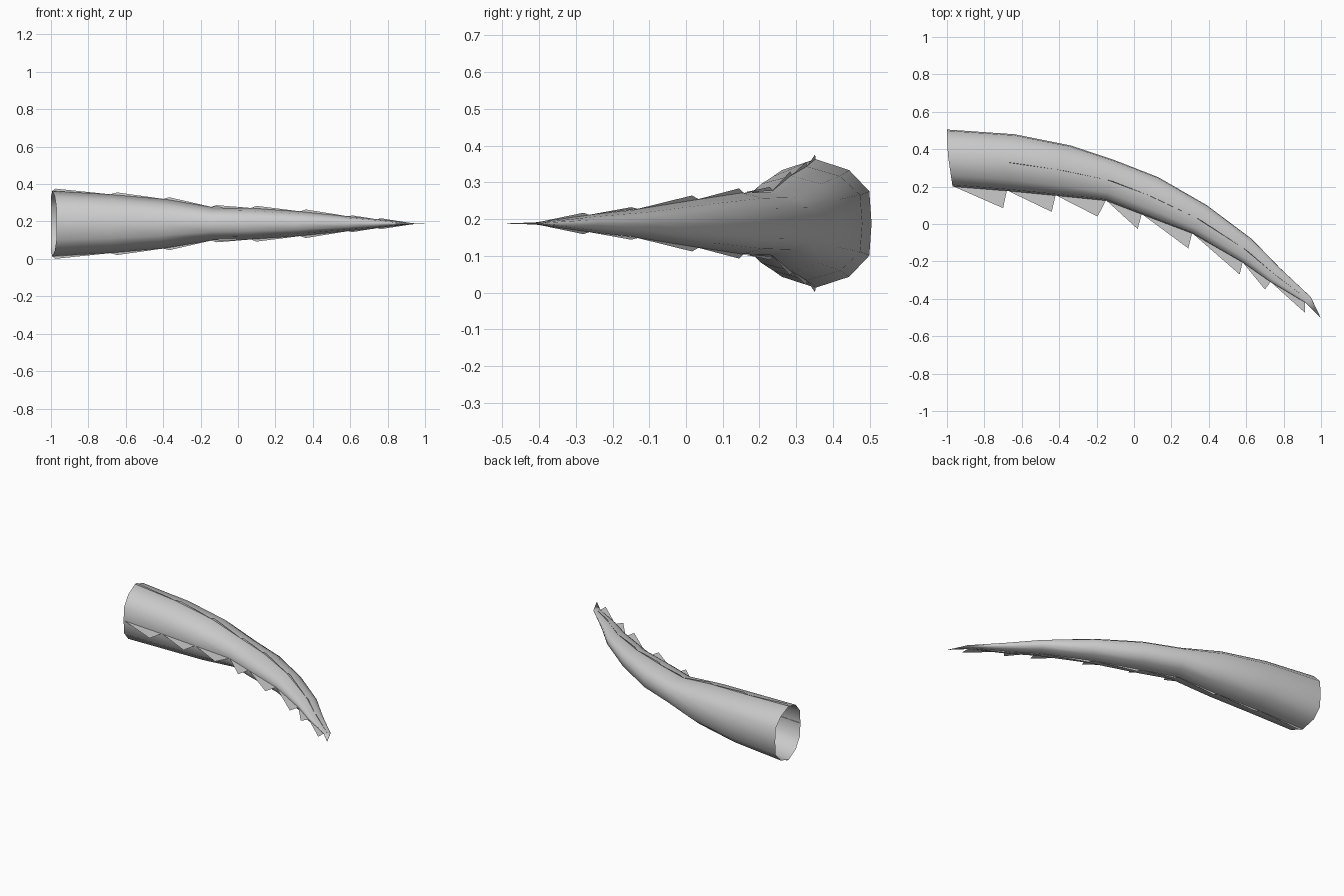
import bpy, bmesh
from mathutils import Vector

if "Cube" in bpy.data.objects:
    bpy.data.objects.remove(bpy.data.objects["Cube"])

ZC = 0.188
# stations along the horn: outer edge (x, y), inner edge (x, y), half height
STATIONS = [
    ((-1.0, .505), (-.97, .20), .175),
    ((-.64, .48), (-.68, .177), .155),
    ((-.34, .42), (-.42, .152), .130),
    ((-.10, .34), (-.15, .125), .086),
    ((.13, .25), (.04, .052), .083),
    ((.39, .10), (.31, -.05), .064),
    ((.63, -.08), (.58, -.205), .037),
    ((.78, -.235), (.73, -.31), .022),
    ((.945, -.39), (.915, -.42), .003),
]
TIP = Vector((1.0, -.505, ZC))
# half of the rounded section: (across, up), mirrored below
HALF = [(1, 0), (.96, .5), (.6, .83), (0, 1), (-.6, .83), (-.94, .5), (-1, 0)]
SECTION = HALF + [(a, -b) for a, b in HALF[-2:0:-1]]


def section_point(i, a, b):
    o, n, h = STATIONS[i]
    o, n = Vector((*o, ZC)), Vector((*n, ZC))
    p = (o + n) / 2 + (o - n) / 2 * a + Vector((0, 0, h * b))
    if i == 0:  # slanted rim of the open base
        p.x = -1 + max(0, .4 - p.y) * .15
    return p


def make_object(name, bm):
    mesh = bpy.data.meshes.new(name)
    bm.to_mesh(mesh)
    bm.free()
    obj = bpy.data.objects.new(name, mesh)
    bpy.context.collection.objects.link(obj)
    return obj


def triangles(name, tris):
    bm = bmesh.new()
    for t in tris:
        bm.faces.new([bm.verts.new(p) for p in t])
    return make_object(name, bm)


# curved tapering body, open at the base
bm = bmesh.new()
rings = [[bm.verts.new(section_point(i, a, b)) for a, b in SECTION]
         for i in range(len(STATIONS))]
tip = bm.verts.new(TIP)
m = len(SECTION)
for r, s in zip(rings, rings[1:]):
    for j in range(m):
        k = (j + 1) % m
        bm.faces.new((r[j], r[k], s[k], s[j]))
for j in range(m):
    bm.faces.new((rings[-1][j], rings[-1][(j + 1) % m], tip))
bmesh.ops.recalc_face_normals(bm, faces=bm.faces)
body = make_object("horn_body", bm)
bpy.context.view_layer.objects.active = body
body.select_set(True)
bpy.ops.object.shade_smooth_by_angle(angle=1.05)

# flat saw teeth along the inner curve
APEX = [(-.70, .085), (-.44, .065), (-.195, .04), (.02, -.027),
        (.29, -.13), (.565, -.27), (.70, -.35), (.915, -.475)]
triangles("inner_teeth", [
    (section_point(i, -.98, 0), Vector((*p, ZC)), section_point(i + 1, -.98, 0))
    for i, p in enumerate(APEX)])

# low ridge fins on the top and underside
for name, s in (("top_fins", 1), ("bottom_fins", -1)):
    tris = []
    for i in range(len(STATIONS) - 1):
        a, b = section_point(i, 0, s), section_point(i + 1, 0, s)
        root = a if i == 0 else a.lerp(section_point(i - 1, 0, s), .08)
        peak = a.lerp(b, .05) + Vector((0, 0, s * (.0135 if i < 6 else .008)))
        tris.append((root, peak, b))
    triangles(name, tris)
